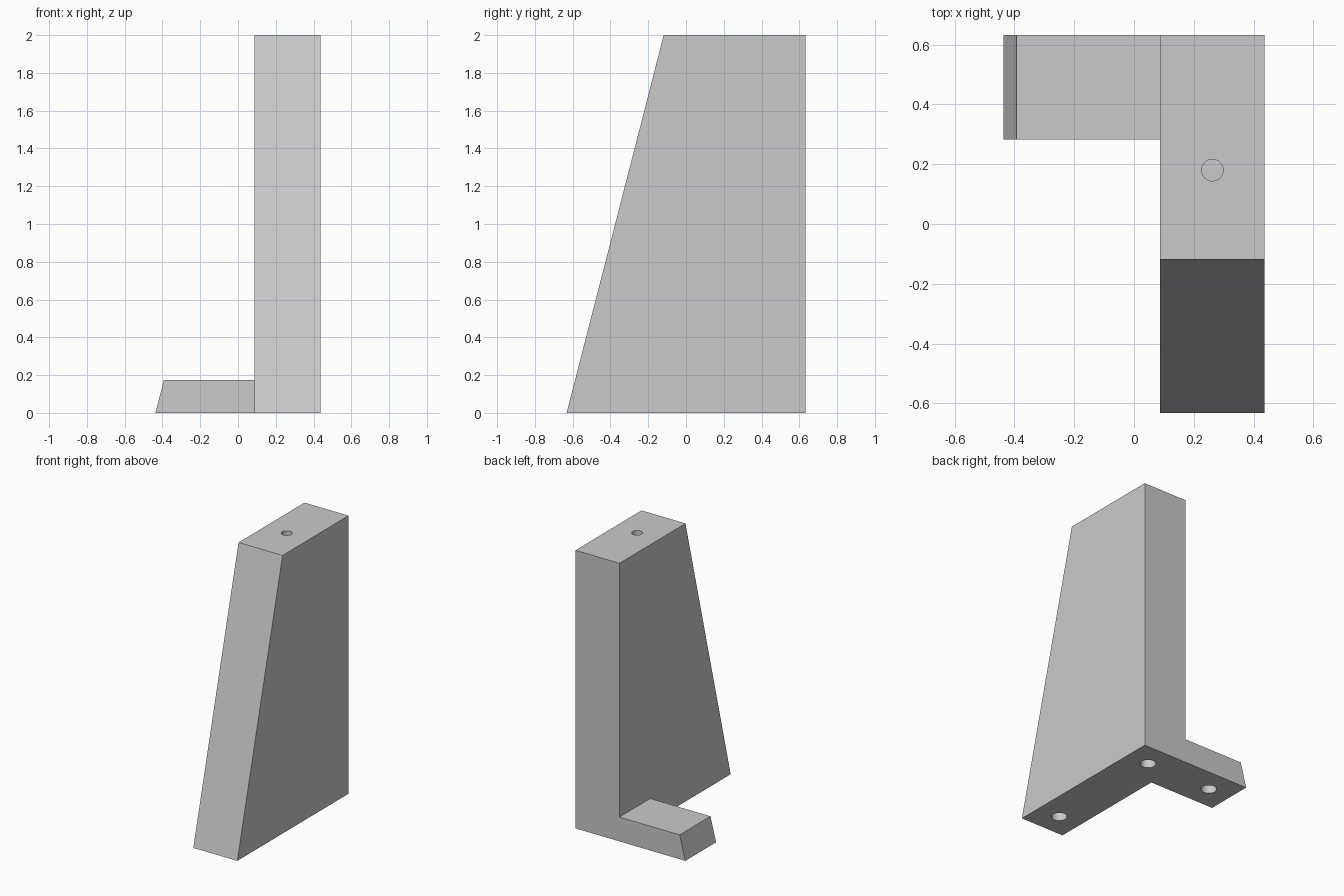
import bpy
import bmesh
from mathutils import Matrix, Vector

cube = bpy.data.objects.get("Cube")
if cube:
    bpy.data.objects.remove(cube, do_unlink=True)

# Overall sizes
HALF_X, HALF_Y, HEIGHT = 0.437, 0.632, 2.0
WIDTH = 0.35            # thickness of the upright and depth of the foot
FOOT_H = 0.175
SLOPE = 0.514 / HEIGHT  # lean of the sloping end faces
INNER_X = HALF_X - WIDTH
MID_X = HALF_X - WIDTH / 2

grey = bpy.data.materials.new("plain grey")
grey.use_nodes = True
colour = (0.59, 0.59, 0.59, 1)
grey.diffuse_color = colour
grey.node_tree.nodes["Principled BSDF"].inputs["Base Color"].default_value = colour


def add_object(name, bm):
    bmesh.ops.recalc_face_normals(bm, faces=bm.faces)
    mesh = bpy.data.meshes.new(name)
    bm.to_mesh(mesh)
    bm.free()
    mesh.materials.append(grey)
    obj = bpy.data.objects.new(name, mesh)
    bpy.context.collection.objects.link(obj)
    return obj


def extruded(name, profile, offset):
    """Solid made by sweeping a flat outline along an offset."""
    bm = bmesh.new()
    face = bm.faces.new([bm.verts.new(p) for p in profile])
    swept = bmesh.ops.extrude_face_region(bm, geom=[face], use_keep_orig=True)
    verts = [v for v in swept["geom"] if isinstance(v, bmesh.types.BMVert)]
    bmesh.ops.translate(bm, vec=Vector(offset), verts=verts)
    return add_object(name, bm)


def combine(target, other, operation):
    """Apply a boolean and remove the second object."""
    mod = target.modifiers.new(operation, "BOOLEAN")
    mod.operation, mod.object, mod.solver = operation, other, "EXACT"
    bpy.context.view_layer.objects.active = target
    bpy.ops.object.modifier_apply(modifier=mod.name)
    bpy.data.objects.remove(other, do_unlink=True)


def drill(target, x, y, z, radius, depth):
    """Blind round hole centred on the surface at height z."""
    bm = bmesh.new()
    bmesh.ops.create_cone(bm, cap_ends=True, segments=32, radius1=radius,
                          radius2=radius, depth=2 * depth,
                          matrix=Matrix.Translation((x, y, z)))
    combine(target, add_object("hole_cutter", bm), "DIFFERENCE")


# Upright with a sloping front
bracket = extruded("bracket", [
    (INNER_X, -HALF_Y, 0), (INNER_X, HALF_Y, 0), (INNER_X, HALF_Y, HEIGHT),
    (INNER_X, -HALF_Y + SLOPE * HEIGHT, HEIGHT)], (WIDTH, 0, 0))

# Side foot with a sloping end
foot = extruded("foot", [
    (-HALF_X, HALF_Y, 0), (INNER_X, HALF_Y, 0), (INNER_X, HALF_Y, FOOT_H),
    (-HALF_X + SLOPE * FOOT_H, HALF_Y, FOOT_H)], (0, -WIDTH, 0))
combine(bracket, foot, "UNION")

# Three holes underneath and a smaller one on top
END_Y = HALF_Y - WIDTH / 2
for x, y in ((MID_X, END_Y), (MID_X, -END_Y), (-HALF_X + WIDTH / 2, END_Y)):
    drill(bracket, x, y, 0, 0.052, 0.1)
drill(bracket, MID_X, 0.18, HEIGHT, 0.036, 0.1)

bpy.ops.object.select_all(action="DESELECT")
bracket.select_set(True)
bpy.context.view_layer.objects.active = bracket
bpy.ops.object.shade_smooth_by_angle()
